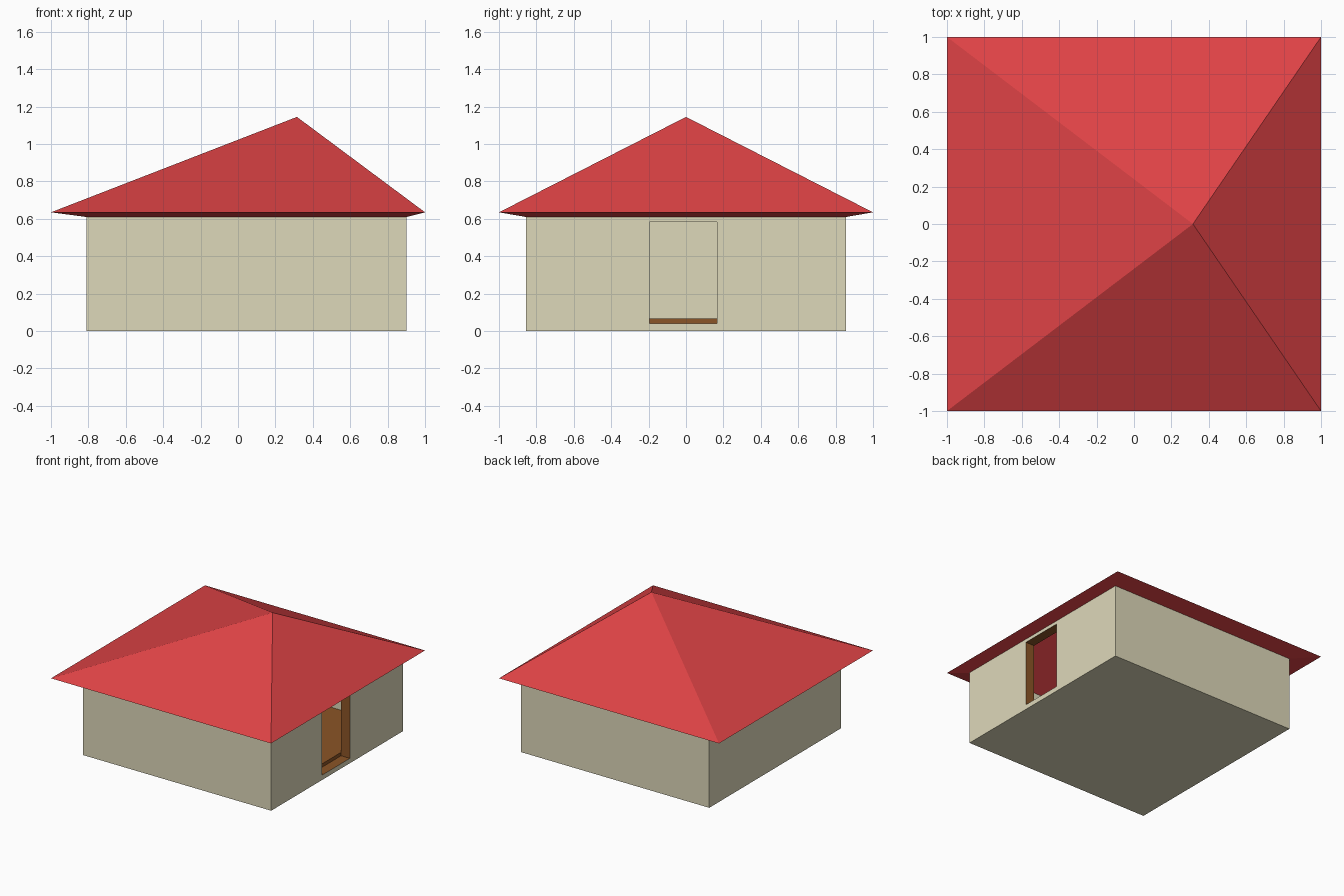
import bpy, bmesh

if "Cube" in bpy.data.objects:
    bpy.data.objects.remove(bpy.data.objects["Cube"])

def material(name, rgb):
    m = bpy.data.materials.new(name)
    m.diffuse_color = (*rgb, 1)
    m.use_nodes = True
    m.node_tree.nodes["Principled BSDF"].inputs["Base Color"].default_value = m.diffuse_color
    return m

cream = material("cream", (0.73, 0.69, 0.49))
brown = material("brown", (0.26, 0.09, 0.02))
red = material("red", (0.73, 0.055, 0.06))

def make_object(name, bm, mats, index=0):
    bmesh.ops.recalc_face_normals(bm, faces=bm.faces)
    mesh = bpy.data.meshes.new(name)
    for f in bm.faces:
        f.material_index = index
    bm.to_mesh(mesh)
    bm.free()
    for m in mats:
        mesh.materials.append(m)
    obj = bpy.data.objects.new(name, mesh)
    bpy.context.collection.objects.link(obj)
    return obj

def box(name, lo, hi, mats, index=0):
    bm = bmesh.new()
    bmesh.ops.create_cube(bm, size=1)
    for v in bm.verts:
        v.co = [l + (c + 0.5) * (h - l) for c, l, h in zip(v.co, lo, hi)]
    return make_object(name, bm, mats, index)

def cut(obj, cutter):
    mod = obj.modifiers.new(cutter.name, 'BOOLEAN')
    mod.operation = 'DIFFERENCE'
    mod.solver = 'EXACT'
    mod.object = cutter
    cutter.hide_render = True
    cutter.hide_set(True)

X0, X1, Y, TOP, T = -0.81, 0.90, 0.855, 0.61, 0.08

# Hollow walls with a brown-lined doorway on the right side
walls = box("walls", (X0, -Y, 0), (X1, Y, TOP), [cream, brown])
cut(walls, box("room_cutter", (X0 + T, -Y + T, 0.03), (X1 - T, Y - T, 0.8), [cream, brown]))
cut(walls, box("door_cutter", (X1 - T - 0.03, -0.195, 0.04), (X1 + 0.1, 0.167, 0.583),
               [cream, brown], 1))

# Raised floor inside
box("floor", (X0 + T, -Y + T, 0.03), (X1 - T, Y - T, 0.068), [brown])

# Off-centre pyramid roof shell: outer slopes, soffit, wall seat, inner slopes
bm = bmesh.new()

def ring(x0, x1, y, z):
    return [bm.verts.new(p) for p in ((x0, -y, z), (x1, -y, z), (x1, y, z), (x0, y, z))]

rings = [ring(-1, 1, 1, 0.635), ring(X0, X1, Y, TOP), ring(X0 + T, X1 - T, Y - T, TOP)]
apex_out = bm.verts.new((0.315, 0, 1.145))
apex_in = bm.verts.new((0.315, 0, 1.09))
for i in range(4):
    j = (i + 1) % 4
    bm.faces.new((rings[0][i], rings[0][j], apex_out))
    bm.faces.new((rings[2][j], rings[2][i], apex_in))
    for a, b in zip(rings, rings[1:]):
        bm.faces.new((a[j], a[i], b[i], b[j]))
make_object("roof", bm, [red])
